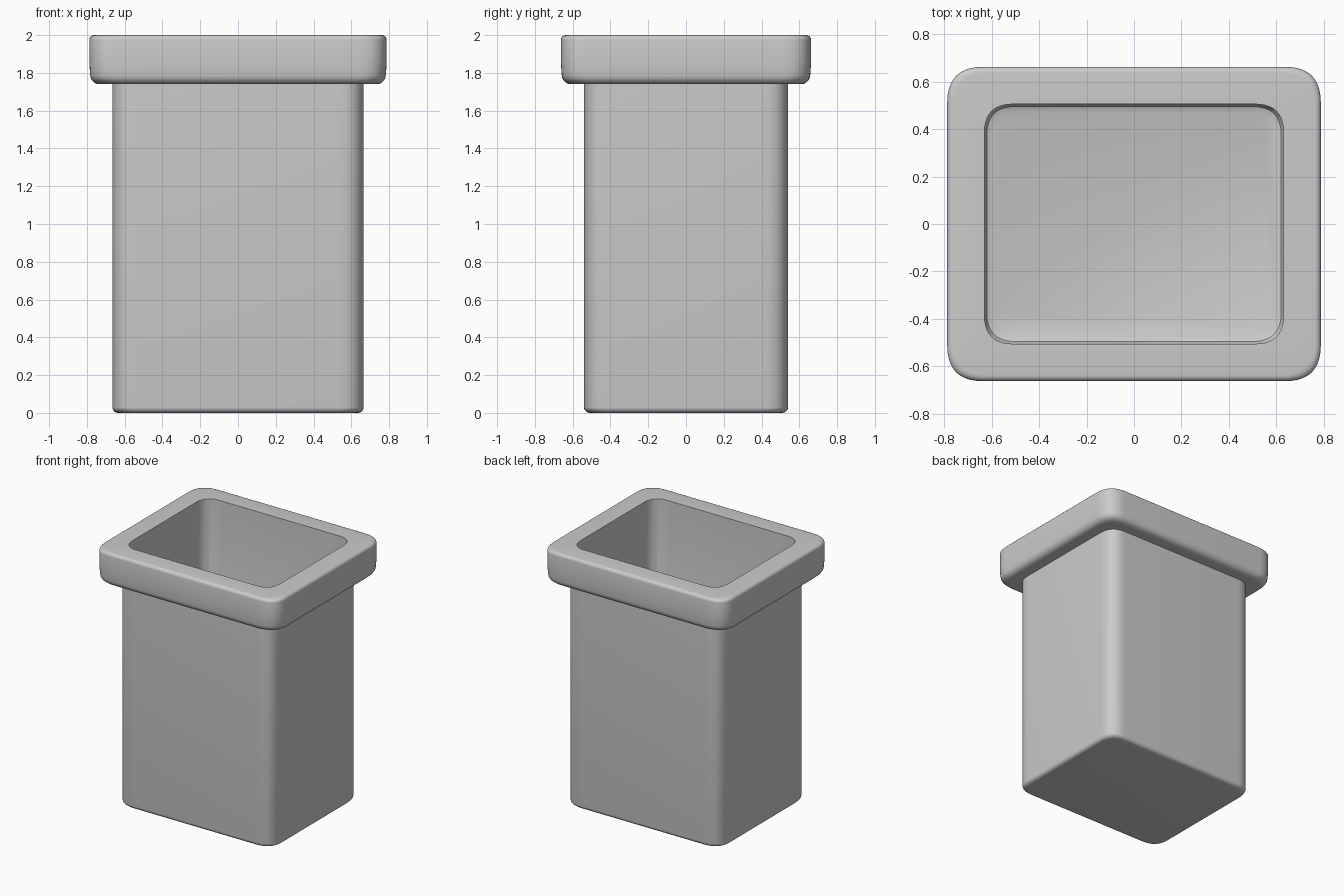
import bpy, bmesh, math

if "Cube" in bpy.data.objects:
    bpy.data.objects.remove(bpy.data.objects["Cube"])

SEG = 10  # segments per rounded corner


def rounded_rect(bm, hx, hy, z, r):
    """Ring of vertices with softly curved corners."""
    ring = []
    for sx, sy in ((1, 1), (-1, 1), (-1, -1), (1, -1)):
        for i in range(SEG + 1):
            t = i / SEG
            if sx * sy < 0:
                t = 1 - t
            x = hx - r * t * t
            y = hy - r * (1 - t) ** 2
            ring.append(bm.verts.new((sx * x, sy * y, z)))
    return ring


def arc(hx, hy, z, r, a0, a1, n=5):
    """Quarter-round profile points as (half x, half y, z) around a centre."""
    pts = []
    for i in range(n + 1):
        a = math.radians(a0 + (a1 - a0) * i / n)
        pts.append((hx + r * math.cos(a), hy + r * math.cos(a), z + r * math.sin(a)))
    return pts


# Profile from outer bottom, up over the rim, then down inside to the floor
sections = [(p, 0.13) for p in arc(0.635, 0.51, 0.03, 0.03, -90, 0)]
sections += [((0.665, 0.54, 1.74), 0.13)]
sections += [((0.725, 0.60, 1.74), 0.14)]
sections += [(p, 0.15) for p in arc(0.733, 0.608, 1.79, 0.05, -90, 0)]
sections += [((0.787, 0.662, 1.85), 0.15)]
sections += [(p, 0.15) for p in arc(0.762, 0.637, 1.975, 0.025, 0, 90)]
sections += [((0.63, 0.505, 2.0), 0.12), ((0.63, 0.505, 0.065), 0.12)]
sections += [((0.62, 0.495, 0.045), 0.12), ((0.60, 0.475, 0.035), 0.12)]

bm = bmesh.new()
rings = [rounded_rect(bm, *p, r) for p, r in sections]
for a, b in zip(rings, rings[1:]):
    n = len(a)
    for i in range(n):
        j = (i + 1) % n
        bm.faces.new((a[i], a[j], b[j], b[i]))
# Underside and inner floor
bm.faces.new(rings[0][::-1])
bm.faces.new(rings[-1])
bmesh.ops.recalc_face_normals(bm, faces=bm.faces)

mesh = bpy.data.meshes.new("planter_box")
bm.to_mesh(mesh)
bm.free()
planter = bpy.data.objects.new("planter_box", mesh)
bpy.context.collection.objects.link(planter)
bpy.context.view_layer.objects.active = planter
planter.select_set(True)
bpy.ops.object.shade_smooth_by_angle(angle=math.radians(35))
